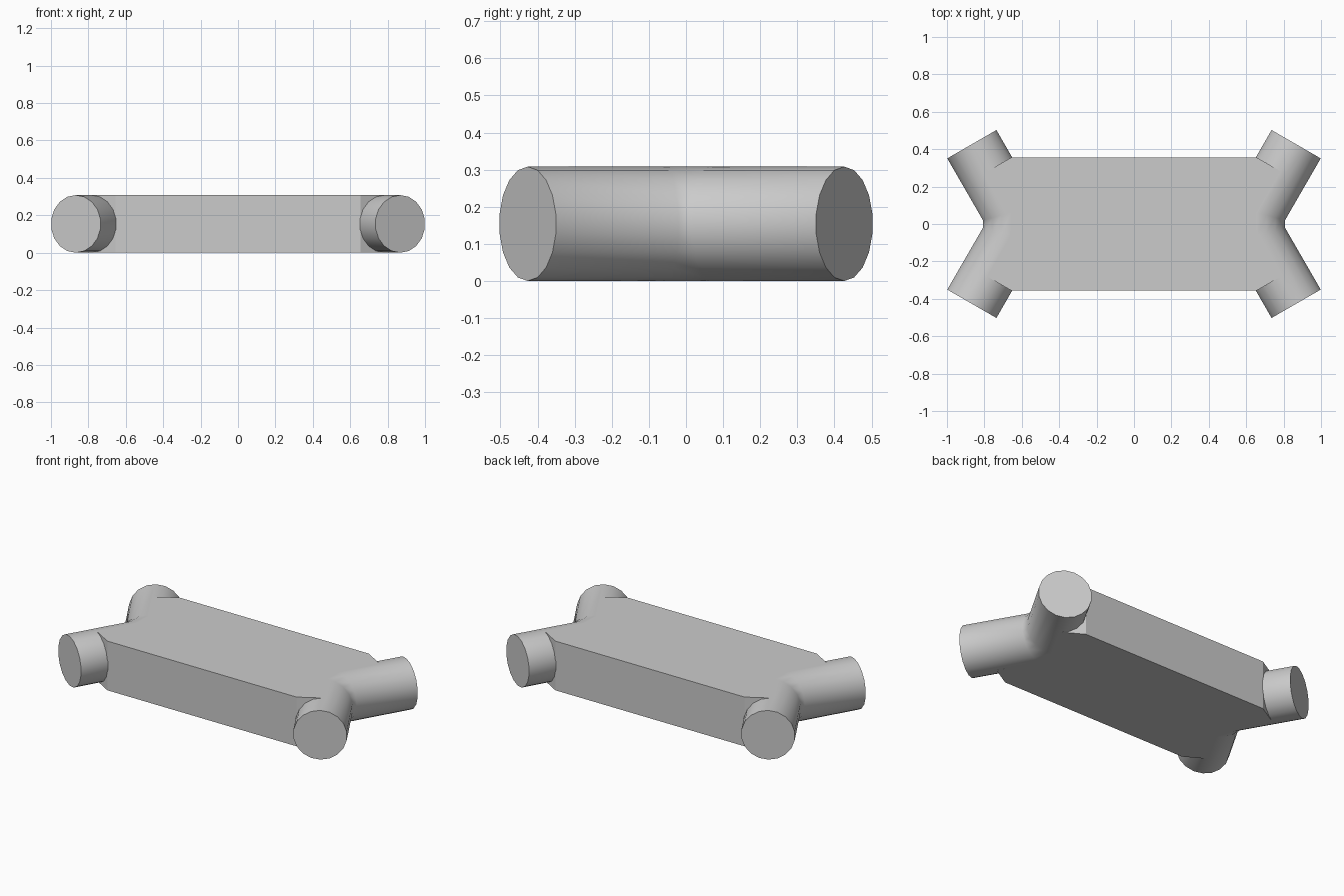
import bpy, bmesh, math
from mathutils import Vector

cube = bpy.data.objects.get("Cube")
if cube:
    bpy.data.objects.remove(cube, do_unlink=True)

R = 0.154      # pipe radius, also half the body height
SIDES = 18

grey = bpy.data.materials.new("plain grey")
grey.use_nodes = True
colour = (0.6, 0.6, 0.6, 1)
grey.diffuse_color = colour
grey.node_tree.nodes["Principled BSDF"].inputs["Base Color"].default_value = colour


def finish(name, bm):
    bmesh.ops.recalc_face_normals(bm, faces=bm.faces)
    mesh = bpy.data.meshes.new(name)
    bm.to_mesh(mesh)
    bm.free()
    mesh.materials.append(grey)
    obj = bpy.data.objects.new(name, mesh)
    bpy.context.collection.objects.link(obj)
    return obj


def bent_pipe(name, path):
    """Sweep a circle along a flat path, mitred at each bend."""
    bm = bmesh.new()
    pts = [Vector(p) for p in path]
    rings = []
    for i, p in enumerate(pts):
        before = (p - pts[i - 1]).normalized() if i else None
        after = (pts[i + 1] - p).normalized() if i < len(pts) - 1 else None
        before, after = before or after, after or before
        along = (before + after).normalized()
        side = Vector((along.y, -along.x)) / along.dot(after)
        ring = []
        for k in range(SIDES):
            a = math.tau * k / SIDES
            q = p + side * R * math.sin(a)
            ring.append(bm.verts.new((q.x, q.y, R + R * math.cos(a))))
        rings.append(ring)
    for a, b in zip(rings, rings[1:]):
        for k in range(SIDES):
            n = (k + 1) % SIDES
            bm.faces.new((a[k], a[n], b[n], b[k]))
    bm.faces.new(rings[0])
    bm.faces.new(rings[-1])
    obj = finish(name, bm)
    bpy.ops.object.select_all(action='DESELECT')
    obj.select_set(True)
    bpy.context.view_layer.objects.active = obj
    bpy.ops.object.shade_smooth_by_angle(angle=math.radians(35))


# Bent pipe at each end
bend = (0.656, 0.061)
end = (0.867, 0.4265)
for s, name in ((1, "left_pipe"), (-1, "right_pipe")):
    bent_pipe(name, [(s * x, y) for x, y in
                     ((end[0], -end[1]), (bend[0], -bend[1]), bend, end)])

# Flat body whose ends run along the pipe centre lines
quarter = [bend, (0.783, 0.282), (0.655, 0.3565)]
half = [(x, -y) for x, y in reversed(quarter)] + quarter
outline = half + [(-x, -y) for x, y in half]
bm = bmesh.new()
base = bm.faces.new([bm.verts.new((x, y, 0)) for x, y in outline])
top = bmesh.ops.extrude_face_region(bm, geom=[base])
bmesh.ops.translate(bm, vec=(0, 0, 2 * R),
                    verts=[v for v in top["geom"] if isinstance(v, bmesh.types.BMVert)])
finish("body", bm)
